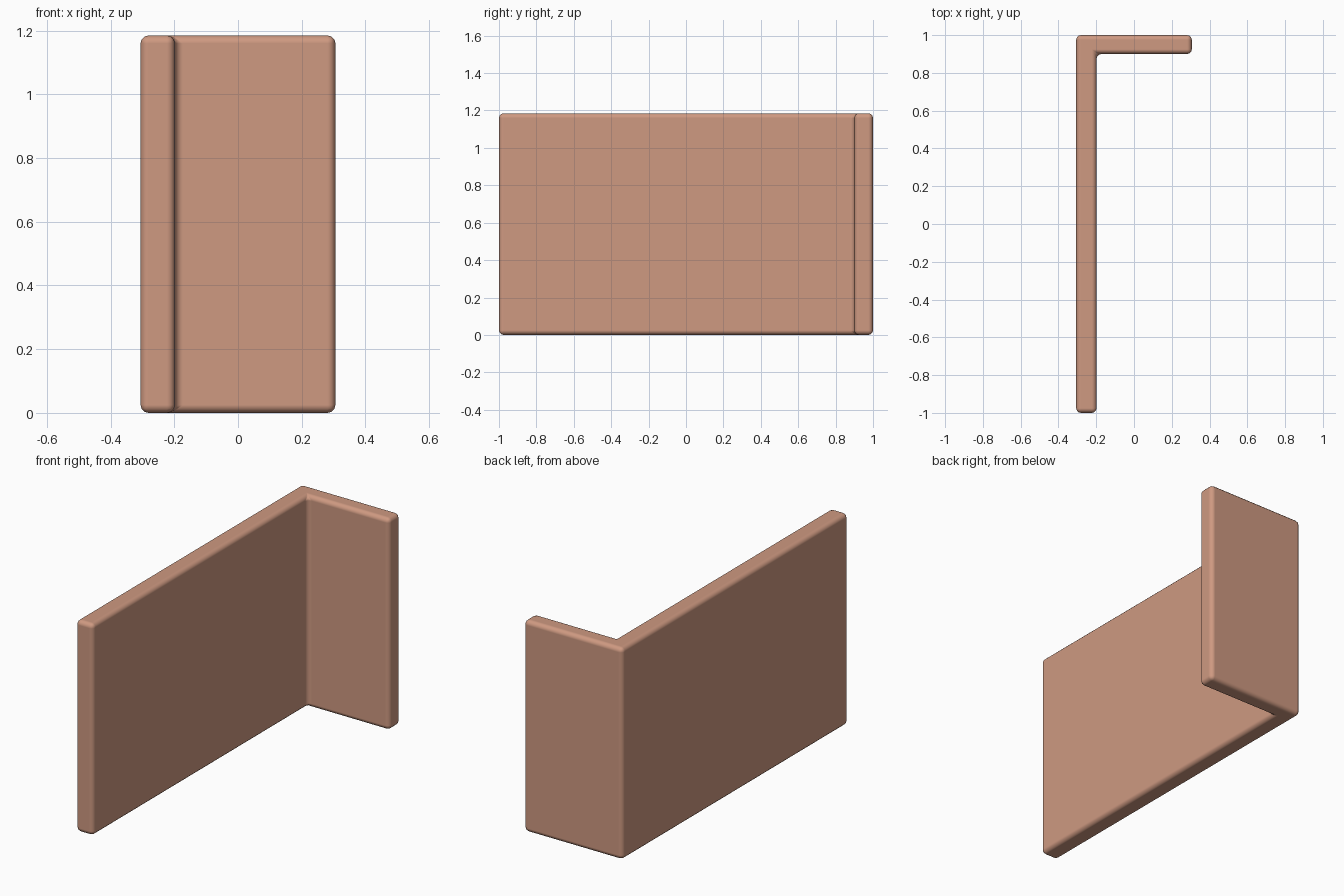
import bpy, bmesh

if "Cube" in bpy.data.objects:
    bpy.data.objects.remove(bpy.data.objects["Cube"])

# L-shaped wall panel: plan profile extruded upward
X0, X1, XI = -0.306, 0.306, -0.198
Y0, Y1, YI = -1.0, 1.0, 0.9
HEIGHT = 1.185
profile = [(X0, Y0), (XI, Y0), (XI, YI), (X1, YI), (X1, Y1), (X0, Y1)]

bm = bmesh.new()
base = bm.faces.new([bm.verts.new((x, y, 0)) for x, y in profile])
top = bmesh.ops.extrude_face_region(bm, geom=[base])
bmesh.ops.translate(bm, vec=(0, 0, HEIGHT),
                    verts=[v for v in top["geom"] if isinstance(v, bmesh.types.BMVert)])
bmesh.ops.recalc_face_normals(bm, faces=bm.faces)
mesh = bpy.data.meshes.new("corner_panel")
bm.to_mesh(mesh)
bm.free()
panel = bpy.data.objects.new("corner_panel", mesh)
bpy.context.collection.objects.link(panel)

# Softly rounded edges
bevel = panel.modifiers.new("rounded_edges", "BEVEL")
bevel.width = 0.025
bevel.segments = 3
bevel.limit_method = "ANGLE"
mesh.shade_smooth()
bevel.harden_normals = True

# Terracotta colour
mat = bpy.data.materials.new("terracotta")
mat.diffuse_color = (0.62, 0.32, 0.22, 1)
mat.use_nodes = True
mat.node_tree.nodes["Principled BSDF"].inputs["Base Color"].default_value = mat.diffuse_color
mesh.materials.append(mat)
